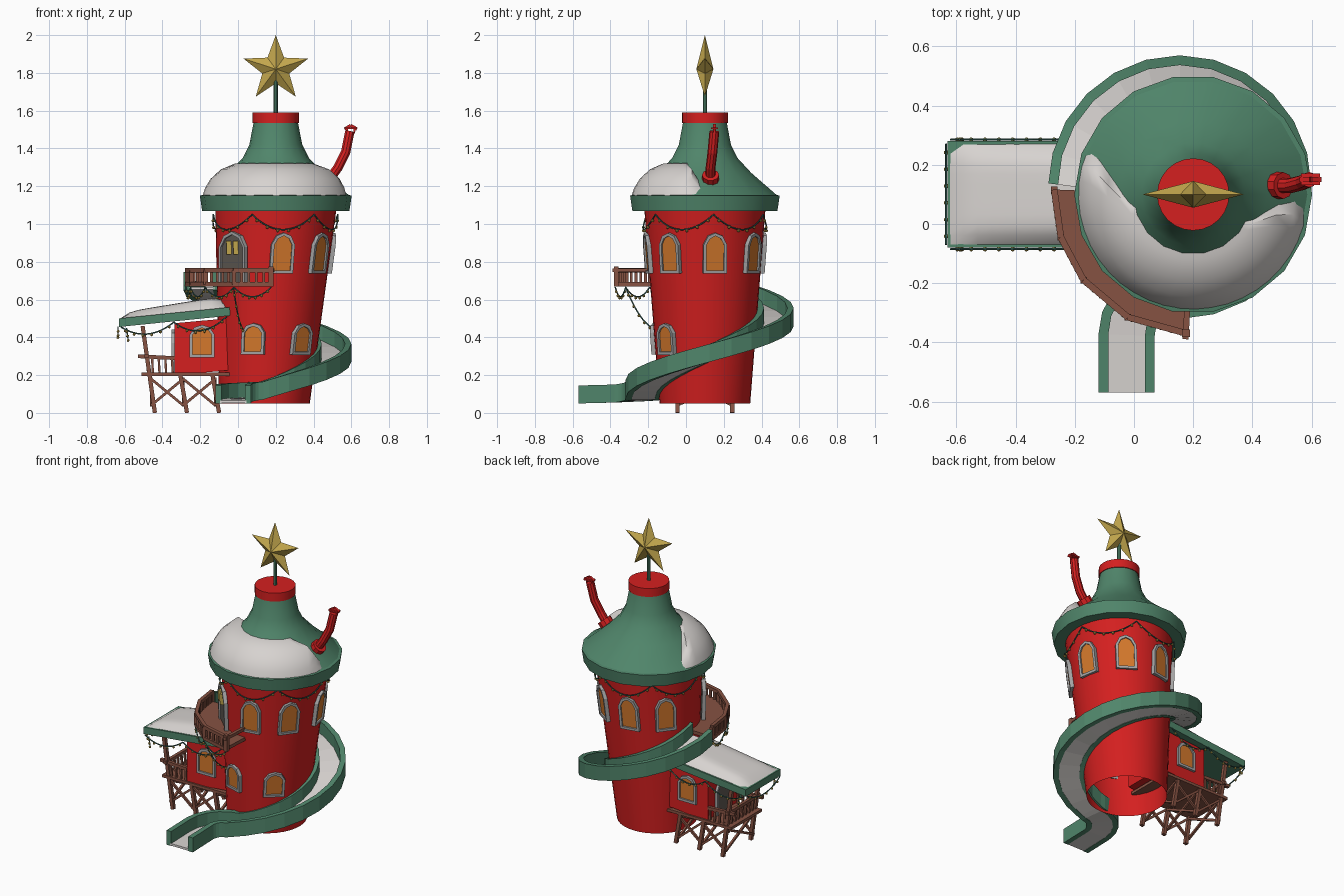
import bpy, bmesh
from math import sin, cos, pi, radians, sqrt
from mathutils import Vector as V

if "Cube" in bpy.data.objects:
    bpy.data.objects.remove(bpy.data.objects["Cube"])

def mat(name, c):
    m = bpy.data.materials.new(name)
    m.diffuse_color = (*c, 1)
    m.use_nodes = True
    m.node_tree.nodes["Principled BSDF"].inputs["Base Color"].default_value = m.diffuse_color
    return m

RED = mat("red", (.66, .014, .014))
GREEN = mat("green", (.08, .235, .145))
SNOW = mat("snow", (.68, .65, .63))
BROWN = mat("brown wood", (.24, .085, .055))
ORANGE = mat("window orange", (.66, .19, .025))
GOLD = mat("gold", (.55, .39, .075))
FRAME = mat("frame grey", (.38, .38, .38))
DOOR = mat("door grey", (.12, .105, .09))
WIRE = mat("wire teal", (.04, .13, .11))

def obj(name, bm, m, angle=None):
    bmesh.ops.recalc_face_normals(bm, faces=bm.faces)
    me = bpy.data.meshes.new(name)
    bm.to_mesh(me)
    bm.free()
    me.materials.append(m)
    o = bpy.data.objects.new(name, me)
    bpy.context.collection.objects.link(o)
    if angle:
        bpy.ops.object.select_all(action='DESELECT')
        o.select_set(True)
        bpy.context.view_layer.objects.active = o
        bpy.ops.object.shade_smooth_by_angle(angle=radians(angle))
    return o

def loft(bm, rings, closed=True, caps=True):
    vs = [[bm.verts.new(p) for p in r] for r in rings]
    n = len(vs[0])
    for a, b in zip(vs, vs[1:]):
        for i in range(n if closed else n - 1):
            bm.faces.new((a[i], a[(i + 1) % n], b[(i + 1) % n], b[i]))
    if caps:
        bm.faces.new(vs[0])
        bm.faces.new(vs[-1])

def lathe(name, prof, m, n=18, caps=True, angle=30):
    # profile entries: radius, z, centre x
    bm = bmesh.new()
    loft(bm, [[(cx + r * cos(2 * pi * i / n), .1 + r * sin(2 * pi * i / n), z) for i in range(n)]
              for r, z, cx in prof], caps=caps)
    return obj(name, bm, m, angle)

def tube(bm, pts, r, n=4):
    pts = [V(p) for p in pts]
    rings = []
    for i, p in enumerate(pts):
        d = (pts[min(i + 1, len(pts) - 1)] - pts[max(i - 1, 0)]).normalized()
        ref = V((0, 1, 0)) if abs(d.z) > .7 else V((0, 0, 1))
        s = d.cross(ref).normalized()
        t = s.cross(d)
        k = r * sqrt(2) if n == 4 else r
        rings.append([p + k * (s * cos(2 * pi * (j + .5) / n) + t * sin(2 * pi * (j + .5) / n)) for j in range(n)])
    loft(bm, rings)

def box(bm, x0, x1, y0, y1, z0, z1, dz=0):
    # dz lifts the +x end, for sloping roofs
    loft(bm, [[(x, y0, z0 + d), (x, y1, z0 + d), (x, y1, z1 + d), (x, y0, z1 + d)] for x, d in ((x0, 0), (x1, dz))])

# Leaning tower and roof
def surf(a, z, off=0):
    t = (z - .05) / 1.02
    r = .24 + .08 * t + off
    return V((.14 + .06 * t + r * cos(a), .1 + r * sin(a), z))

lathe("tower_wall", [(.24, .05, .14), (.32, 1.07, .2)], RED, 36, caps=False)
lathe("roof_brim", [(.30, 1.07, .2), (.39, 1.07, .2), (.402, 1.15, .2), (.38, 1.155, .2)], GREEN)
lathe("roof_cone", [(.39, 1.15, .2), (.25, 1.27, .2), (.175, 1.35, .2), (.14, 1.42, .2), (.115, 1.55, .2)], GREEN)
lathe("roof_cap", [(.122, 1.535, .2), (.122, 1.59, .2)], RED, 24)
lathe("star_pole", [(.011, 1.58, .2), (.011, 1.76, .2)], GREEN, 8)

# Star
bm = bmesh.new()
rim = [bm.verts.new((.2 + r * sin(k * pi / 5), .1, 1.82 + r * cos(k * pi / 5)))
       for k in range(10) for r in [.18 if k % 2 == 0 else .075]]
for y in (.055, .145):
    c = bm.verts.new((.2, y, 1.82))
    for k in range(10):
        bm.faces.new((rim[k], rim[(k + 1) % 10], c))
obj("star", bm, GOLD)

# Snow drift on the front of the roof: radius, z, start and end angle
bm = bmesh.new()
rings = []
for r, z, a0, a1 in [(.39, 1.145, 158, 352), (.375, 1.19, 157, 354), (.345, 1.24, 158, 357), (.29, 1.29, 166, 354),
                     (.22, 1.32, 184, 340), (.16, 1.325, 196, 330)]:
    ring = []
    for i in range(25):
        a = radians(a0 + (a1 - a0) * i / 24)
        zz = 1.14 + (.39 - r) * .85 if i in (0, 24) else z
        ring.append((.2 + r * cos(a), .1 + r * sin(a), min(zz, z)))
    rings.append(ring)
loft(bm, rings, closed=False, caps=False)
obj("roof_snow", bm, SNOW, 50)

# Bent chimney
bm = bmesh.new()
tube(bm, [(.465, .13, 1.215), (.505, .13, 1.26)], .045, 10)
tube(bm, [(.48, .13, 1.23), (.53, .13, 1.3), (.57, .14, 1.38), (.592, .15, 1.49)], .026, 10)
for s in (-1, 1):
    tube(bm, [(.595 + s * .02, .15, 1.48), (.597 + s * .02, .15, 1.508)], .005)
    tube(bm, [(.597 + s * .033, .15, 1.503), (.597, .15, 1.522)], .008)
box(bm, .565, .628, .132, .17, 1.502, 1.511)
obj("chimney", bm, RED)

# Windows and doors
def outline(w, h, g=0):
    w, top = w + g, h + g
    return [(-w, -g), (w, -g), (w, .74 * h), (.62 * w, .92 * top), (0, top), (-.62 * w, .92 * top), (-w, .74 * h)]

def opening(name, p, t, u, w, h, m):
    nrm = t.cross(u).normalized()
    def ring(g, d):
        return [p + t * x + u * y + nrm * d for x, y in outline(w, h, g)]
    bm = bmesh.new()
    loft(bm, [ring(0, -.003), ring(0, .006)])
    obj(name + "_panel", bm, m)
    bm = bmesh.new()
    loft(bm, [ring(0, -.008), ring(0, .016), ring(.016, .016), ring(.016, -.008), ring(0, -.008)], caps=False)
    obj(name + "_frame", bm, FRAME)

def tower_opening(name, deg, z, w, h, m):
    a = radians(deg)
    p = surf(a, z)
    opening(name, p, V((-sin(a), cos(a), 0)), (surf(a, z + h) - p).normalized(), w, h, m)

for i, deg in enumerate((-81, -37, 10, 56, 100, 142)):
    tower_opening(f"upper_window_{i}", deg, .755, .047, .185, ORANGE)
for i, deg in enumerate((-107, -49)):
    tower_opening(f"lower_window_{i}", deg, .325, .047, .135, ORANGE)
tower_opening("balcony_door", -134, .69, .08, .255, DOOR)
a = radians(-134)
bm = bmesh.new()
for s in (-.025, .025):
    q = surf(a, .84, .008) + V((-sin(a), cos(a), 0)) * s
    tube(bm, [q, q + V((.004 * cos(a), .004 * sin(a), .07))], .013)
obj("balcony_door_panes", bm, GOLD)

# Spiral slide: helix, then a turn to the front
path = []
for i in range(19):
    d = 180 - 15 * i
    a = radians(d)
    path.append(V((.155 + .35 * cos(a), .125 + .35 * sin(a), .28 + .19 * d / 90)))
for i in range(0, 6):
    a = radians(90 + 18 * i)
    path.append(V((.125 + .15 * cos(a), -.375 + .15 * sin(a), .08 - .003 * i)))
path.append(V((-.025, -.57, .06)))

def sweep(name, o0, o1, z0, z1, m):
    bm, rings = bmesh.new(), []
    for i, p in enumerate(path):
        d = path[min(i + 1, len(path) - 1)] - path[max(i - 1, 0)]
        left = V((-d.y, d.x, 0)).normalized()
        if i == len(path) - 1:
            left = V((1, 0, 0))
        rings.append([p + left * o + V((0, 0, z)) for o, z in ((o0, z0), (o1, z0), (o1, z1), (o0, z1))])
    loft(bm, rings)
    obj(name, bm, m)

sweep("slide_floor", -.07, .07, -.008, .006, SNOW)
sweep("slide_outer_wall", .062, .095, -.01, .085, GREEN)
sweep("slide_inner_wall", -.095, -.062, -.01, .085, GREEN)

# Balcony with railing
angs = [radians(d) for d in (178, 198, 218, 242, 267)]
def bal(a, r, z):
    return V((.2 + r * cos(a), .1 + r * sin(a), z))
bm = bmesh.new()
loft(bm, [[bal(a, .27, .67), bal(a, .48, .67), bal(a, .48, .692), bal(a, .27, .692)] for a in angs])
for a, b in zip(angs, angs[1:]):
    p, q = bal(a, .47, .755), bal(b, .47, .755)
    tube(bm, [p, q], .011)
    for k in range(5):
        c = p.lerp(q, k / 5)
        tube(bm, [c - V((0, 0, .075)), c], .011 if k == 0 else .007)
e = angs[-1]
tube(bm, [bal(e, .47, .67), bal(e, .47, .775)], .013)
tube(bm, [bal(e, .3, .755), bal(e, .49, .755)], .01)
obj("balcony", bm, BROWN)

# Shack body, sloping roof and snow
bm = bmesh.new()
box(bm, -.335, 0, -.05, .25, .2, .475, .03)
obj("shack_body", bm, RED)
bm = bmesh.new()
box(bm, -.63, -.04, -.08, .28, .455, .5, .06)
obj("shack_roof", bm, GREEN)
bm = bmesh.new()
rings = []
for i in range(13):
    u = i / 6 - 1
    x = -.335 + .29 * u
    rings.append([(x, .1 + .172 * j / 5, .498 + .1 * (x + .63) + (.05 + .018 * u) * (1 - abs(u) ** 8) * (1 - abs(j / 5) ** 6))
                  for j in range(-5, 6)])
loft(bm, rings, closed=False, caps=False)
obj("shack_snow", bm, SNOW, 50)
opening("shack_front_window", V((-.19, -.05, .31)), V((1, 0, 0)), V((0, 0, 1)), .05, .14, ORANGE)
opening("shack_back_window", V((-.19, .25, .31)), V((-1, 0, 0)), V((0, 0, 1)), .05, .14, ORANGE)
opening("shack_door", V((-.335, .1, .215)), V((0, -1, 0)), V((0, 0, 1)), .06, .21, DOOR)

# Porch deck, stilts, braces and railing
bm = bmesh.new()
box(bm, -.51, -.03, -.06, .26, .195, .213)
for y in (-.045, .245):
    tube(bm, [(-.505, y, .46), (-.44, y, 0)], .011)
    for x in (-.305, -.135):
        tube(bm, [(x, y, .2), (x + .035, y, 0)], .011)
    for x0, x1 in ((-.46, -.29), (-.29, -.12)):
        tube(bm, [(x0, y, .04), (x1, y, .18)], .007)
        tube(bm, [(x0, y, .18), (x1, y, .04)], .007)
    tube(bm, [(-.53, y, .3), (-.335, y, .29)], .01)
    for k in range(4):
        tube(bm, [(-.45 + .035 * k, y, .2), (-.455 + .035 * k, y, .295)], .006)
for x in (-.46, -.29, -.12):
    tube(bm, [(x, -.045, .04), (x, .245, .18)], .007)
    tube(bm, [(x, -.045, .18), (x, .245, .04)], .007)
tube(bm, [(-.484, -.07, .3), (-.484, .27, .3)], .01)
for k in range(1, 8):
    y = -.045 + .29 * k / 8
    tube(bm, [(-.475, y, .2), (-.484, y, .3)], .006)
obj("porch", bm, BROWN)

# Light garlands
wire, bulbs = bmesh.new(), bmesh.new()
def garland(pts):
    tube(wire, pts, .004, 5)
    for p in pts[1::2]:
        ball = bmesh.ops.create_icosphere(bulbs, subdivisions=1, radius=.0085)
        bmesh.ops.translate(bulbs, verts=ball["verts"], vec=V(p) - V((0, 0, .008)))

def swag(a, b, sag, n=12):
    garland([V(a).lerp(V(b), i / n) - V((0, 0, sag * 4 * (i / n) * (1 - i / n))) for i in range(n + 1)])

for k in range(6):
    garland([surf(radians(-112 + 60 * k + 5 * i), 1.05 - .08 * 4 * (i / 12) * (1 - i / 12), .014) for i in range(13)])
for a, b in zip(angs, angs[1:]):
    swag(bal(a, .475, .665), bal(b, .475, .665), .05)
swag(bal(angs[3], .475, .665), surf(radians(-118), .44, .012), .05)
for y in (-.085, .285):
    swag((-.62, y, .455), (-.34, y, .48), .05)
    swag((-.34, y, .48), (-.06, y, .51), .06)
    swag((-.59, y, .45), (-.58, y, .38), 0, 6)
swag((-.635, -.07, .455), (-.635, .27, .455), .05)
obj("garland_wire", wire, WIRE)
obj("garland_bulbs", bulbs, GOLD)
